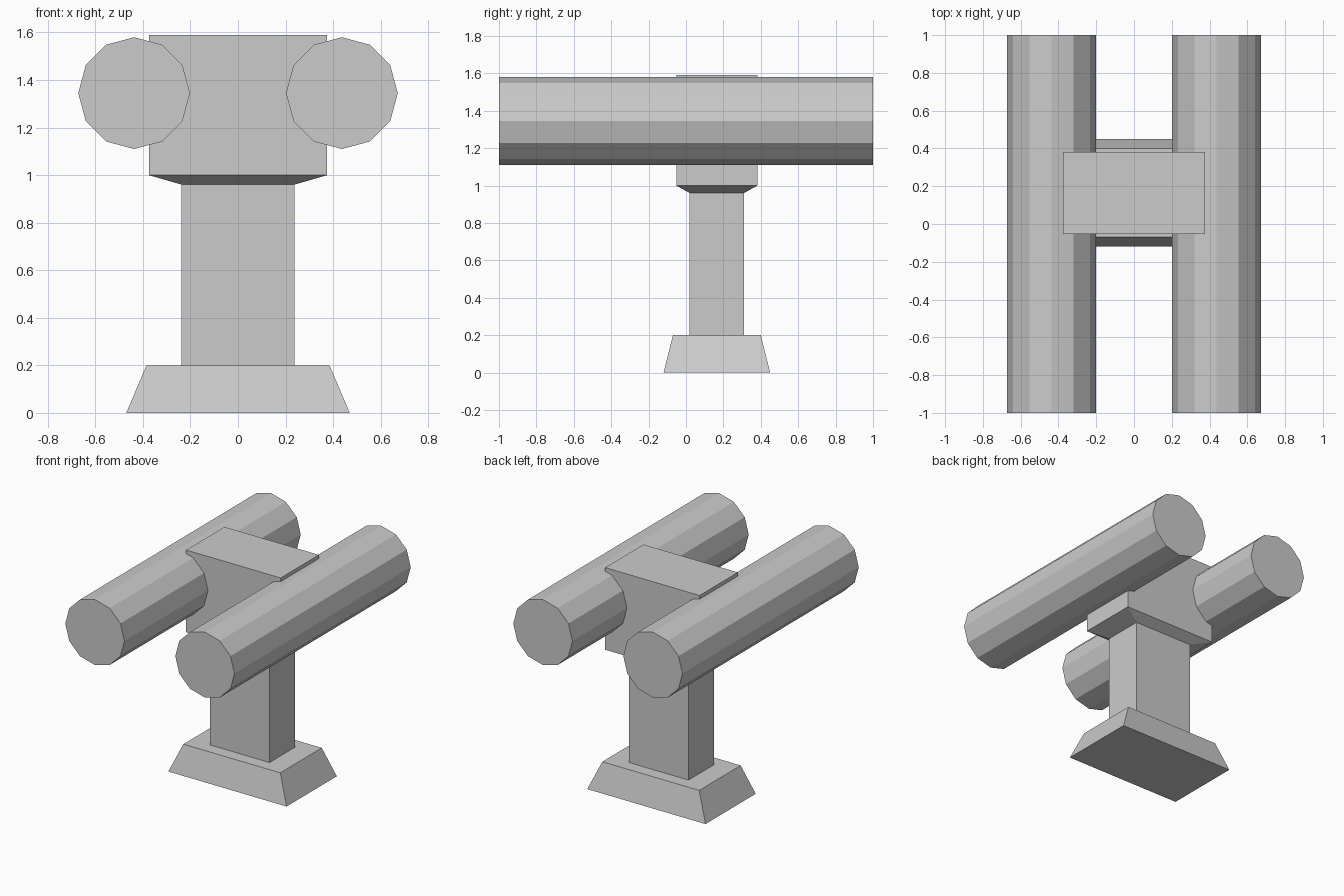
import bpy
import bmesh
from math import pi
from mathutils import Matrix

cube = bpy.data.objects.get("Cube")
if cube:
    bpy.data.objects.remove(cube, do_unlink=True)

CENTRE_Y = 0.165  # the stand sits slightly behind the middle of the tubes

grey = bpy.data.materials.new("light grey")
grey.use_nodes = True
colour = (0.6, 0.6, 0.6, 1)
grey.diffuse_color = colour
grey.node_tree.nodes["Principled BSDF"].inputs["Base Color"].default_value = colour


def add_object(name, bm):
    bmesh.ops.recalc_face_normals(bm, faces=bm.faces)
    mesh = bpy.data.meshes.new(name)
    bm.to_mesh(mesh)
    bm.free()
    mesh.materials.append(grey)
    obj = bpy.data.objects.new(name, mesh)
    bpy.context.collection.objects.link(obj)
    return obj


def rect_loft(name, sections):
    """Closed solid through rectangles given as (half width, half depth, z)."""
    bm = bmesh.new()
    rings = []
    for hx, hy, z in sections:
        corners = ((-hx, -hy), (hx, -hy), (hx, hy), (-hx, hy))
        rings.append([bm.verts.new((x, CENTRE_Y + y, z)) for x, y in corners])
    for low, high in zip(rings, rings[1:]):
        for i in range(4):
            j = (i + 1) % 4
            bm.faces.new((low[i], low[j], high[j], high[i]))
    bm.faces.new(rings[0][::-1])
    bm.faces.new(rings[-1])
    return add_object(name, bm)


def tube(name, x):
    """Twelve-sided closed cylinder lying along y."""
    bm = bmesh.new()
    bmesh.ops.create_cone(bm, cap_ends=True, segments=12,
                          radius1=0.235, radius2=0.235, depth=2)
    bmesh.ops.transform(bm, verts=bm.verts,
                        matrix=Matrix.Translation((x, 0, 1.345)) @ Matrix.Rotation(pi / 2, 4, "X"))
    return add_object(name, bm)


# Sloped foot
rect_loft("base", [(0.47, 0.285, 0), (0.385, 0.235, 0.2)])

# Column flaring out into the head block
rect_loft("column_and_head", [(0.237, 0.145, 0.2), (0.237, 0.145, 0.96),
                              (0.375, 0.217, 1.0), (0.375, 0.217, 1.59)])

# Pair of long tubes
for side, sign in (("left", 1), ("right", -1)):
    tube(f"{side}_tube", sign * 0.437)
